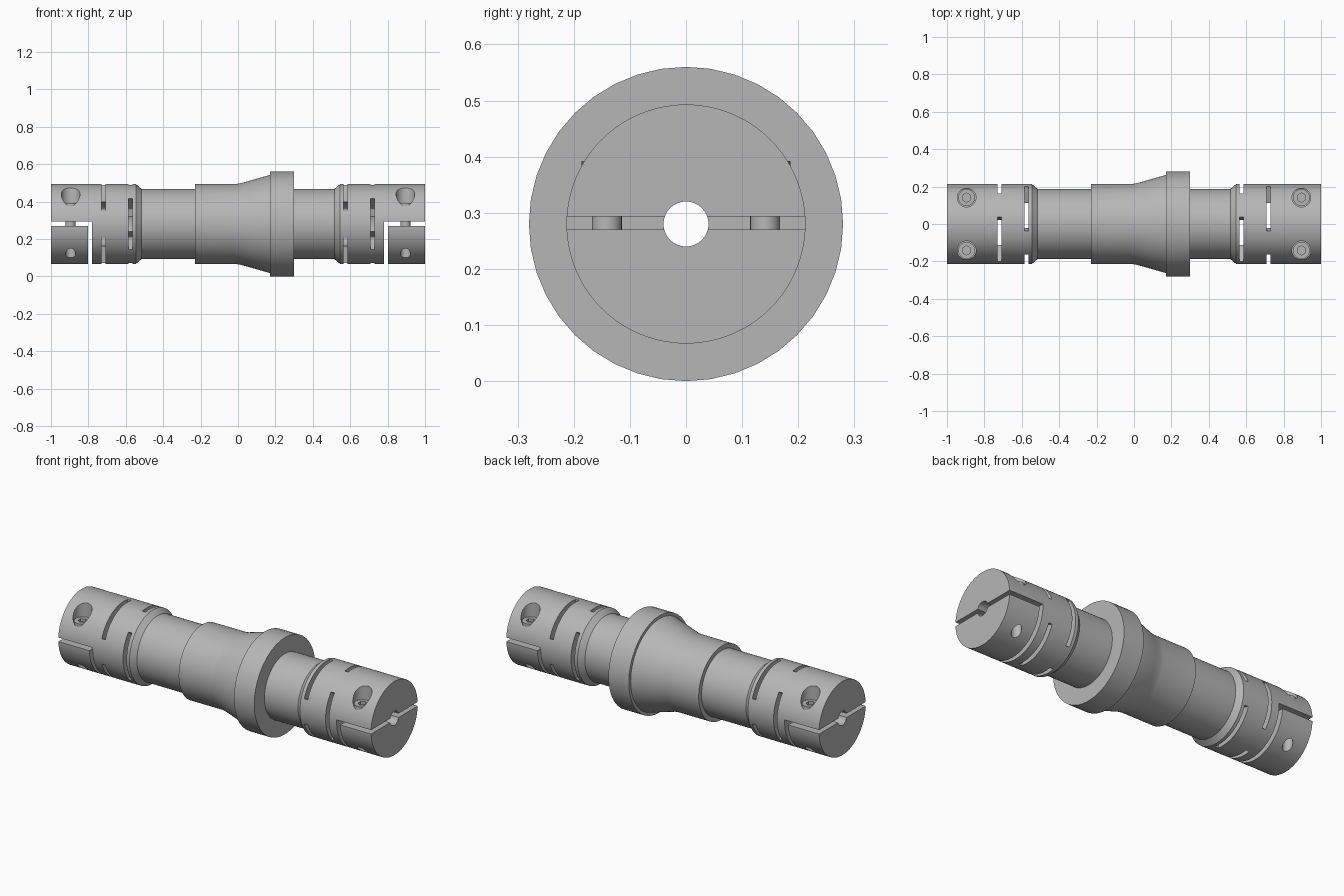
import bpy, bmesh, math
from mathutils import Matrix

cube = bpy.data.objects.get("Cube")
if cube:
    bpy.data.objects.remove(cube, do_unlink=True)

AXIS = 0.28      # height of the rotation axis
BORE = 0.04
RIM = 0.213      # hub radius

steel = bpy.data.materials.new("steel grey")
steel.use_nodes = True
steel.diffuse_color = (0.47, 0.47, 0.47, 1)
steel.node_tree.nodes["Principled BSDF"].inputs["Base Color"].default_value = (0.47, 0.47, 0.47, 1)


def finish(name, bm):
    bmesh.ops.recalc_face_normals(bm, faces=bm.faces)
    mesh = bpy.data.meshes.new(name)
    bm.to_mesh(mesh)
    bm.free()
    mesh.materials.append(steel)
    obj = bpy.data.objects.new(name, mesh)
    bpy.context.collection.objects.link(obj)
    return obj


def lathe(name, profile, sides):
    """Closed (x, radius) profile turned about the long axis."""
    bm = bmesh.new()
    rings = []
    for i in range(sides):
        a = math.tau * i / sides
        rings.append([bm.verts.new((x, r * math.cos(a), AXIS + r * math.sin(a))) for x, r in profile])
    n = len(profile)
    for i in range(sides):
        p, q = rings[i], rings[(i + 1) % sides]
        for j in range(n):
            k = (j + 1) % n
            bm.faces.new((p[j], p[k], q[k], q[j]))
    return finish(name, bm)


def post(name, x, y, z0, z1, r, sides=32):
    """Upright cylinder between two heights."""
    bm = bmesh.new()
    bmesh.ops.create_cone(bm, cap_ends=True, segments=sides, radius1=r, radius2=r, depth=z1 - z0,
                          matrix=Matrix.Translation((x, y, (z0 + z1) / 2)))
    return finish(name, bm)


def box(name, x0, x1, z0, z1):
    bm = bmesh.new()
    size = Matrix.Diagonal((x1 - x0, 0.6, z1 - z0, 1))
    bmesh.ops.create_cube(bm, size=1, matrix=Matrix.Translation(((x0 + x1) / 2, 0, (z0 + z1) / 2)) @ size)
    return finish(name, bm)


def arc_slot(name, x, start, end, width=0.022, steps=16):
    """Curved slice used to cut one flexure slot."""
    bm = bmesh.new()
    angles = [math.radians(start + (end - start) * i / steps) for i in range(steps + 1)]
    path = [(0.1, a) for a in angles] + [(0.25, a) for a in reversed(angles)]
    face = bm.faces.new([bm.verts.new((x - width / 2, r * math.cos(a), AXIS + r * math.sin(a)))
                         for r, a in path])
    moved = bmesh.ops.extrude_face_region(bm, geom=[face])["geom"]
    bmesh.ops.translate(bm, vec=(width, 0, 0), verts=[v for v in moved if isinstance(v, bmesh.types.BMVert)])
    return finish(name, bm)


def cut(target, cutters):
    """Subtract each cutter and remove it."""
    bpy.context.view_layer.objects.active = target
    for c in cutters:
        c.hide_render = True
        mod = target.modifiers.new("cut", "BOOLEAN")
        mod.operation, mod.solver, mod.object = "DIFFERENCE", "EXACT", c
        bpy.ops.object.modifier_apply(modifier=mod.name)
        bpy.data.objects.remove(c, do_unlink=True)


def smooth(obj):
    bpy.ops.object.select_all(action="DESELECT")
    obj.select_set(True)
    bpy.context.view_layer.objects.active = obj
    bpy.ops.object.shade_smooth_by_angle(angle=math.radians(25))


# Central spool: shaft, sleeve, flared shoulder
smooth(lathe("spool_body", [
    (-0.516, BORE), (-0.516, 0.187), (-0.23, 0.187), (-0.23, RIM), (-0.02, RIM), (0.01, 0.217),
    (0.04, 0.225), (0.17, 0.262), (0.2, 0.262), (0.2, 0.187), (0.516, 0.187), (0.516, BORE)], 96))

# Flange
smooth(lathe("flange", [(0.17, 0.1), (0.17, AXIS), (0.3, AXIS), (0.3, 0.1)], 40))

# Coupling hub, hollow behind the flexure slots
hub = lathe("left_hub", [
    (0.515, BORE), (0.515, 0.187), (0.545, RIM), (1, RIM), (1, BORE),
    (0.755, BORE), (0.755, 0.12), (0.54, 0.12), (0.54, BORE)], 96)
cutters = [box("clamp_slit", 0.79, 1.1, 0.27, 0.293), box("clamp_gap", 0.78, 0.802, -0.1, 0.293)]
for x, first in ((0.575, 80), (0.72, 20)):
    for k in range(3):
        cutters.append(arc_slot("flexure_slot", x, first + 120 * k, first + 120 * k + 80))
SCREW_X, SCREW_Y = 0.895, 0.141
for y in (-SCREW_Y, SCREW_Y):
    cutters.append(post("counterbore", SCREW_X, y, 0.365, 0.6, 0.05))
    cutters.append(post("tapped_hole", SCREW_X, y, -0.1, 0.2, 0.027))
cut(hub, cutters)
smooth(hub)
parts = [hub]

# Clamp screws with hex sockets
for side, y in (("front", -SCREW_Y), ("back", SCREW_Y)):
    head = post(f"left_{side}_screw_head", SCREW_X, y, 0.36, 0.392, 0.045)
    cut(head, [post("hex_socket", SCREW_X, y, 0.375, 0.45, 0.025, 6)])
    shank = post(f"left_{side}_screw_shank", SCREW_X, y, 0.19, 0.37, 0.0265)
    for part in (head, shank):
        smooth(part)
        parts.append(part)

# The opposite end is the same assembly turned half a revolution about z
swap = {"front": "back", "back": "front"}
for part in parts:
    twin = part.copy()
    words = part.name.split("_")
    twin.name = "_".join(["right"] + [swap.get(w, w) for w in words[1:]])
    twin.rotation_euler.z = math.pi
    bpy.context.collection.objects.link(twin)
